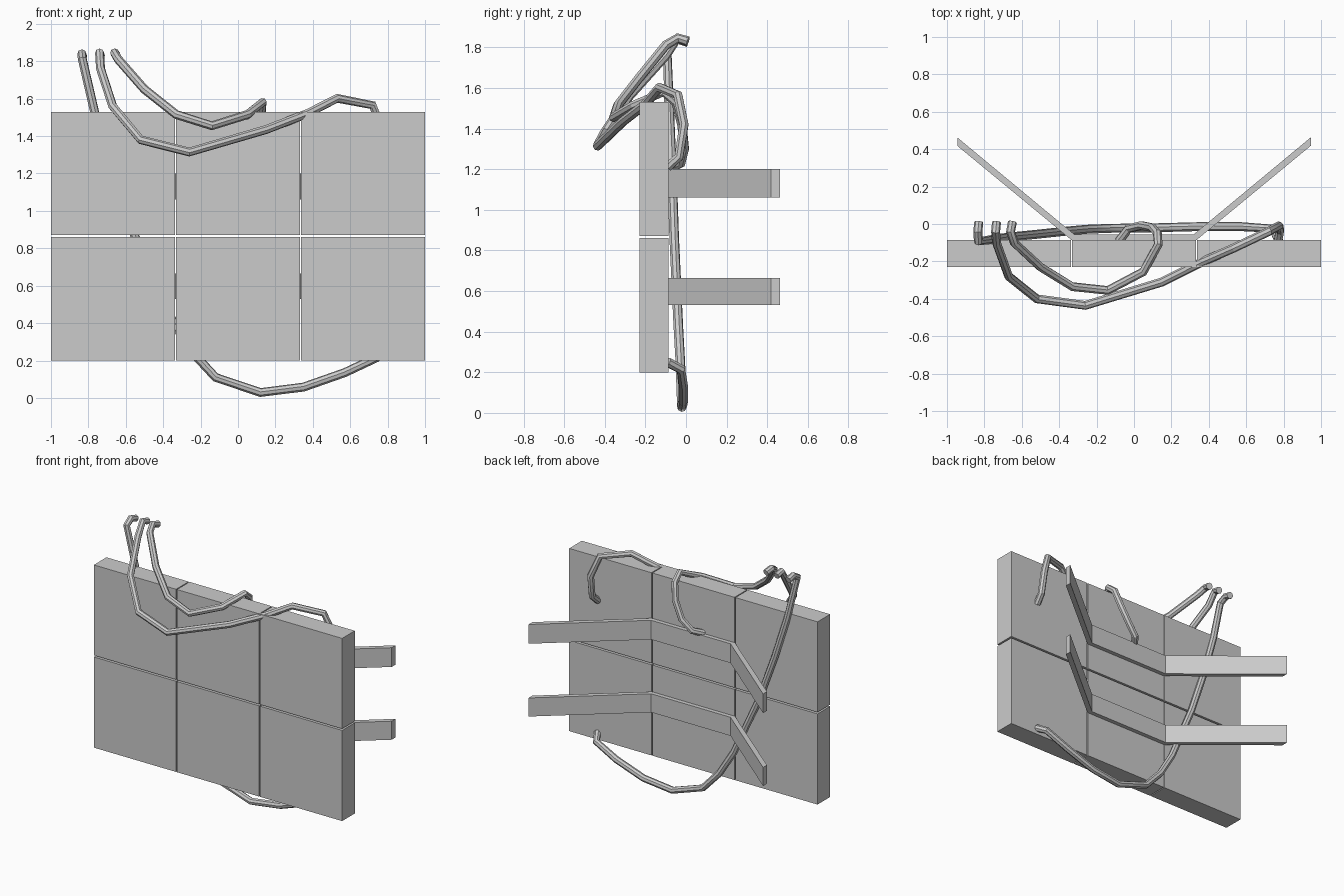
import bpy, bmesh

if "Cube" in bpy.data.objects:
    bpy.data.objects.remove(bpy.data.objects["Cube"])


def prism(name, outline, z0, z1):
    """Extrude an xy outline from z0 to z1."""
    bm = bmesh.new()
    face = bm.faces.new([bm.verts.new((x, y, z0)) for x, y in outline])
    top = bmesh.ops.extrude_face_region(bm, geom=[face])["geom"]
    for v in top:
        if isinstance(v, bmesh.types.BMVert):
            v.co.z = z1
    bmesh.ops.recalc_face_normals(bm, faces=bm.faces)
    mesh = bpy.data.meshes.new(name)
    bm.to_mesh(mesh)
    bm.free()
    obj = bpy.data.objects.new(name, mesh)
    bpy.context.collection.objects.link(obj)


def cable(name, points, radius=0.024):
    """Round tube along straight segments."""
    curve = bpy.data.curves.new(name, "CURVE")
    curve.dimensions = "3D"
    curve.bevel_depth = radius
    curve.bevel_resolution = 2
    curve.use_fill_caps = True
    spline = curve.splines.new("POLY")
    spline.points.add(len(points) - 1)
    for p, co in zip(spline.points, points):
        p.co = (*co, 1)
    obj = bpy.data.objects.new(name, curve)
    bpy.context.collection.objects.link(obj)
    bpy.ops.object.select_all(action="DESELECT")
    obj.select_set(True)
    bpy.context.view_layer.objects.active = obj
    bpy.ops.object.convert(target="MESH")
    bpy.ops.object.shade_smooth_by_angle()


# Screen panels, three columns by two rows
for row, (z0, z1) in enumerate([(0.2, 0.86), (0.872, 1.53)]):
    for col, (x0, x1) in enumerate([(-1, -0.338), (-0.331, 0.331), (0.338, 1)]):
        prism(f"panel_{row}_{col}",
              [(x0, -0.23), (x1, -0.23), (x1, -0.085), (x0, -0.085)], z0, z1)

# Rear brackets with angled wings
half = [(0.335, -0.085), (0.945, 0.418), (0.945, 0.463), (0.32, -0.055)]
bracket = half + [(-x, y) for x, y in reversed(half)]
for name, z0, z1 in [("lower_bracket", 0.53, 0.665), ("upper_bracket", 1.06, 1.2)]:
    prism(name, bracket, z0, z1)

# Cable running behind and under the panels
cable("rear_cable", [
    (-0.83, 0.01, 1.825), (-0.835, -0.04, 1.84), (-0.832, -0.093, 1.81),
    (-0.76, -0.083, 1.5), (-0.67, -0.07, 1.2), (-0.55, -0.058, 0.86),
    (-0.36, -0.038, 0.43), (-0.25, -0.028, 0.25), (-0.12, -0.023, 0.11),
    (0.12, -0.02, 0.029), (0.35, -0.014, 0.058), (0.57, -0.014, 0.135),
    (0.74, -0.025, 0.215), (0.775, -0.09, 0.25)])

# Long cable looping over the front
cable("long_front_cable", [
    (-0.735, 0.01, 1.83), (-0.74, -0.04, 1.845), (-0.735, -0.1, 1.76),
    (-0.67, -0.28, 1.56), (-0.52, -0.4, 1.38), (-0.26, -0.435, 1.315),
    (0.15, -0.31, 1.435), (0.37, -0.2, 1.52), (0.53, -0.13, 1.602),
    (0.72, -0.04, 1.565), (0.775, -0.01, 1.42), (0.78, -0.035, 1.26),
    (0.77, -0.09, 1.21)])

# Short cable looping over the front
cable("short_front_cable", [
    (-0.65, 0.01, 1.83), (-0.66, -0.04, 1.845), (-0.64, -0.1, 1.81),
    (-0.5, -0.23, 1.65), (-0.33, -0.335, 1.515), (-0.14, -0.355, 1.455),
    (0.05, -0.255, 1.515), (0.13, -0.11, 1.58), (0.125, -0.05, 1.53),
    (0.1, -0.02, 1.42), (0.04, -0.008, 1.3), (-0.03, -0.025, 1.23),
    (-0.08, -0.09, 1.2)])
